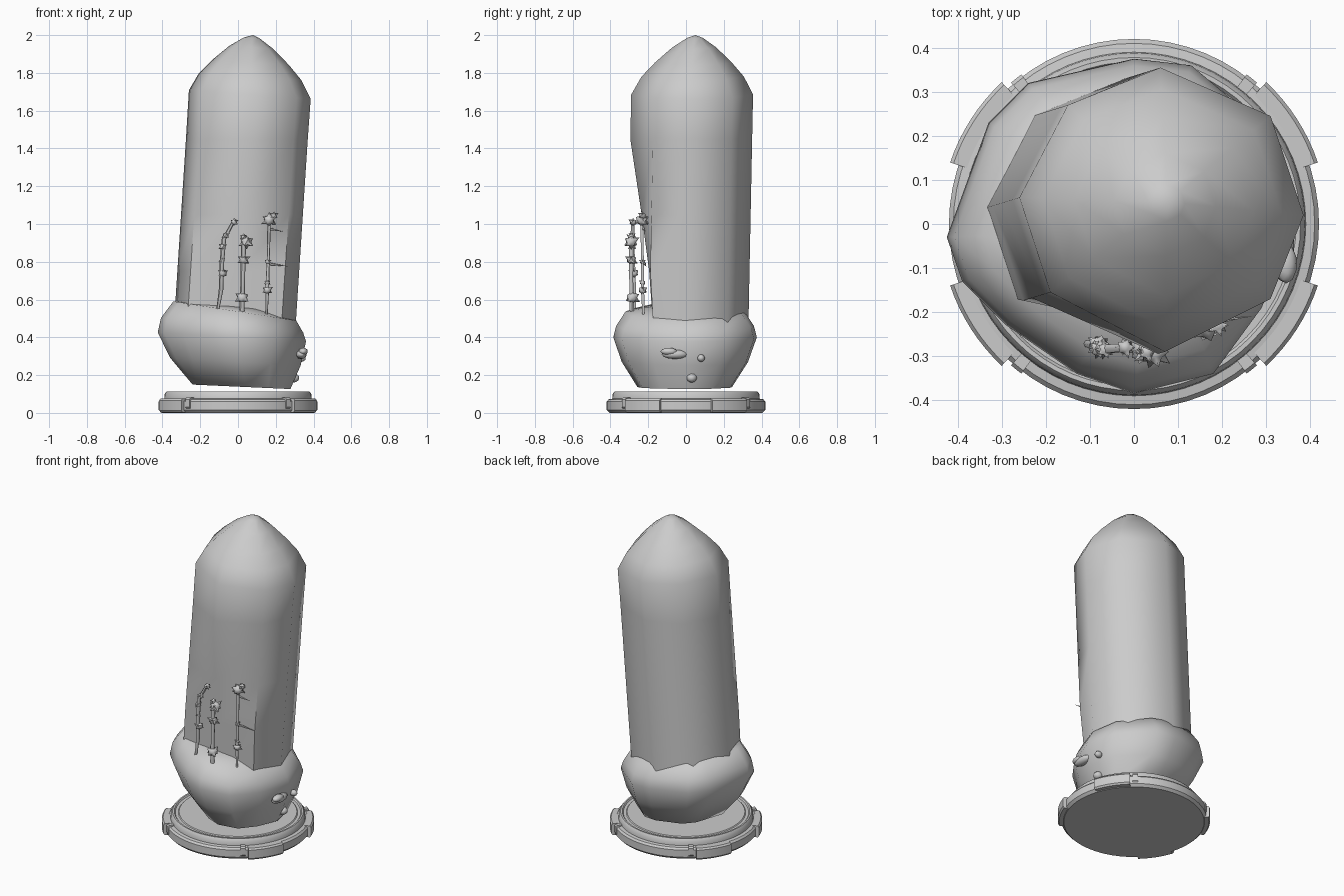
import bpy, bmesh, math, random
from mathutils import Vector

random.seed(4)
cube = bpy.data.objects.get("Cube")
if cube:
    bpy.data.objects.remove(cube, do_unlink=True)

grey = bpy.data.materials.new("stone_grey")
grey.use_nodes = True
grey.diffuse_color = (0.6, 0.6, 0.6, 1)
grey.node_tree.nodes["Principled BSDF"].inputs["Base Color"].default_value = (0.6, 0.6, 0.6, 1)


def finish(name, bm, angle=60):
    bmesh.ops.recalc_face_normals(bm, faces=bm.faces)
    mesh = bpy.data.meshes.new(name)
    bm.to_mesh(mesh)
    bm.free()
    mesh.materials.append(grey)
    obj = bpy.data.objects.new(name, mesh)
    bpy.context.collection.objects.link(obj)
    bpy.ops.object.select_all(action='DESELECT')
    obj.select_set(True)
    bpy.context.view_layer.objects.active = obj
    bpy.ops.object.shade_smooth_by_angle(angle=math.radians(angle))
    return obj


def loft(bm, rings, tip=None):
    """Skin a stack of equal rings, capped at the ends or closed to a tip."""
    loops = [[bm.verts.new(p) for p in ring] for ring in rings]
    n = len(loops[0])
    for low, high in zip(loops, loops[1:]):
        for i in range(n):
            j = (i + 1) % n
            bm.faces.new((low[i], low[j], high[j], high[i]))
    bm.faces.new(loops[0][::-1])
    if tip:
        top = bm.verts.new(tip)
        for i in range(n):
            bm.faces.new((loops[-1][i], loops[-1][(i + 1) % n], top))
    else:
        bm.faces.new(loops[-1])


def circle(r, z, n=64):
    return [(r * math.cos(math.tau * i / n), r * math.sin(math.tau * i / n), z) for i in range(n)]


# Crystal: eight-sided leaning shaft, hollowed at the lower front, domed tip
outline = [(.385, .02), (.31, .245), (.06, .355), (-.15, .27),
           (-.26, .06), (-.19, -.155), (.07, -.29), (.31, -.17)]
rings = []
for z, front in ((.4, -.17), (.75, -.195), (1.05, -.235), (1.45, -.295), (1.69, -.3)):
    lean = .065 * (1.69 - z)
    rings.append([(x - lean, max(y - .02 * (1.69 - z), front),
                   z - (.07 * x if z > 1.5 else 0)) for x, y in outline])
for scale, z in ((.84, 1.78), (.63, 1.855), (.36, 1.935), (.13, 1.985)):
    rings.append([(.075 + (x - .075) * scale, .05 + (y - .05) * scale,
                   z - .07 * (x - .07) * scale) for x, y in outline])
bm = bmesh.new()
loft(bm, rings, (.08, .05, 2.0))
finish("crystal", bm)

# Rock: irregular lump holding the crystal
outline = [(.36, .0), (.32, .2), (.13, .36), (.0, .375), (-.24, .32), (-.33, .23), (-.425, -.03),
           (-.39, -.13), (-.29, -.23), (-.13, -.34), (.0, -.385), (.18, -.34), (.29, -.19)]
rings = []
for scale, z, shift, tilt in ((.66, .137, .04, .03), (.88, .27, .015, .05), (1, .4, 0, .06),
                              (.96, .46, 0, .1), (.83, .535, .01, .13), (.5, .56, 0, .05)):
    rings.append([(x * scale + shift, y * scale - .01 * (1 - scale), z - tilt * x)
                  for x, y in outline])
bm = bmesh.new()
loft(bm, rings)
finish("rock", bm)

# Small lumps on the left side of the rock
bm = bmesh.new()
for pos, size in (((.335, -.06, .31), (.03, .07, .025)), ((.345, -.09, .325), (.025, .045, .02)),
                  ((.335, .08, .29), (.025, .02, .02)), ((.295, .03, .185), (.03, .028, .025))):
    made = bmesh.ops.create_icosphere(bm, subdivisions=2, radius=1)["verts"]
    for v in made:
        v.co = Vector(pos) + Vector([a * b for a, b in zip(v.co, size)])
finish("rock_lumps", bm)

# Plinth: stepped round plate with a shallow rim
bm = bmesh.new()
loft(bm, [circle(r, z) for r, z in ((.405, 0), (.42, .015), (.42, .06), (.41, .072), (.39, .075),
                                    (.388, .1), (.378, .114), (.368, .114), (.362, .106),
                                    (.345, .106), (.34, .111))])
finish("plinth", bm, 35)


# Curved clips and small lugs around the plinth edge
def arc_block(bm, start, end, inner, outer, low, high):
    profile = [(inner, low), (outer - .008, low), (outer, low + .01),
               (outer, high - .01), (outer - .008, high), (inner, high)]
    steps = 8
    rings = []
    for i in range(steps + 1):
        a = math.radians(start + (end - start) * i / steps)
        rings.append([(r * math.cos(a), r * math.sin(a), z) for r, z in profile])
    loft(bm, rings)


clips, lugs = bmesh.new(), bmesh.new()
for side in (0, 180):
    for sign in (1, -1):
        arc_block(clips, side + sign * 18.5, side + sign * 47, .4, .44, .003, .076)
        arc_block(lugs, side + sign * 49, side + sign * 53, .375, .425, .02, .082)
finish("plinth_clips", clips, 35)
finish("plinth_lugs", lugs, 35)


# Thorny stalks standing in front of the crystal
def stalk(name, path, knots, thorns=()):
    bm = bmesh.new()
    loft(bm, [[(x + r * math.cos(k * math.tau / 6), y + r * math.sin(k * math.tau / 6), z)
               for k in range(6)] for x, y, z, r in path])
    for x, y, z, size in knots:
        made = bmesh.ops.create_icosphere(bm, subdivisions=2, radius=size * .5)["verts"]
        for v in made:
            # Pull the five-edged corners out into spikes
            stretch = random.uniform(1.2, 2) if len(v.link_edges) == 5 else 1
            v.co = v.co * stretch + Vector((x, y, z))
    for x, y, z, length in thorns:
        ring = [(x, y + .008 * math.cos(k * math.tau / 5), z + .008 * math.sin(k * math.tau / 5))
                for k in range(5)]
        loft(bm, [ring], (x + length, y + .01, z - .015))
    finish(name, bm)


stalk("right_stalk",
      [(-.115, -.27, .5, .006), (-.09, -.275, .65, .012), (-.085, -.28, .8, .012),
       (-.075, -.285, .92, .012), (-.02, -.28, 1.02, .01)],
      [(-.08, -.275, .74, .038), (-.085, -.28, .81, .022), (-.08, -.285, .88, .03),
       (-.065, -.285, .94, .028), (-.02, -.28, 1.01, .03)])
stalk("middle_stalk",
      [(.02, -.285, .5, .014), (.025, -.29, .7, .012), (.03, -.29, .94, .014)],
      [(.022, -.285, .61, .052), (.03, -.29, .81, .042), (.045, -.29, .905, .052),
       (.03, -.29, .93, .03)])
stalk("left_stalk",
      [(.15, -.225, .5, .006), (.155, -.23, .66, .01), (.16, -.23, .8, .008), (.165, -.235, 1.03, .009)],
      [(.155, -.23, .65, .036), (.155, -.23, .69, .024), (.158, -.23, .8, .024),
       (.165, -.235, 1.02, .05), (.19, -.23, 1.045, .03)],
      [(.165, -.225, .975, .075), (.16, -.22, .79, .11)])
